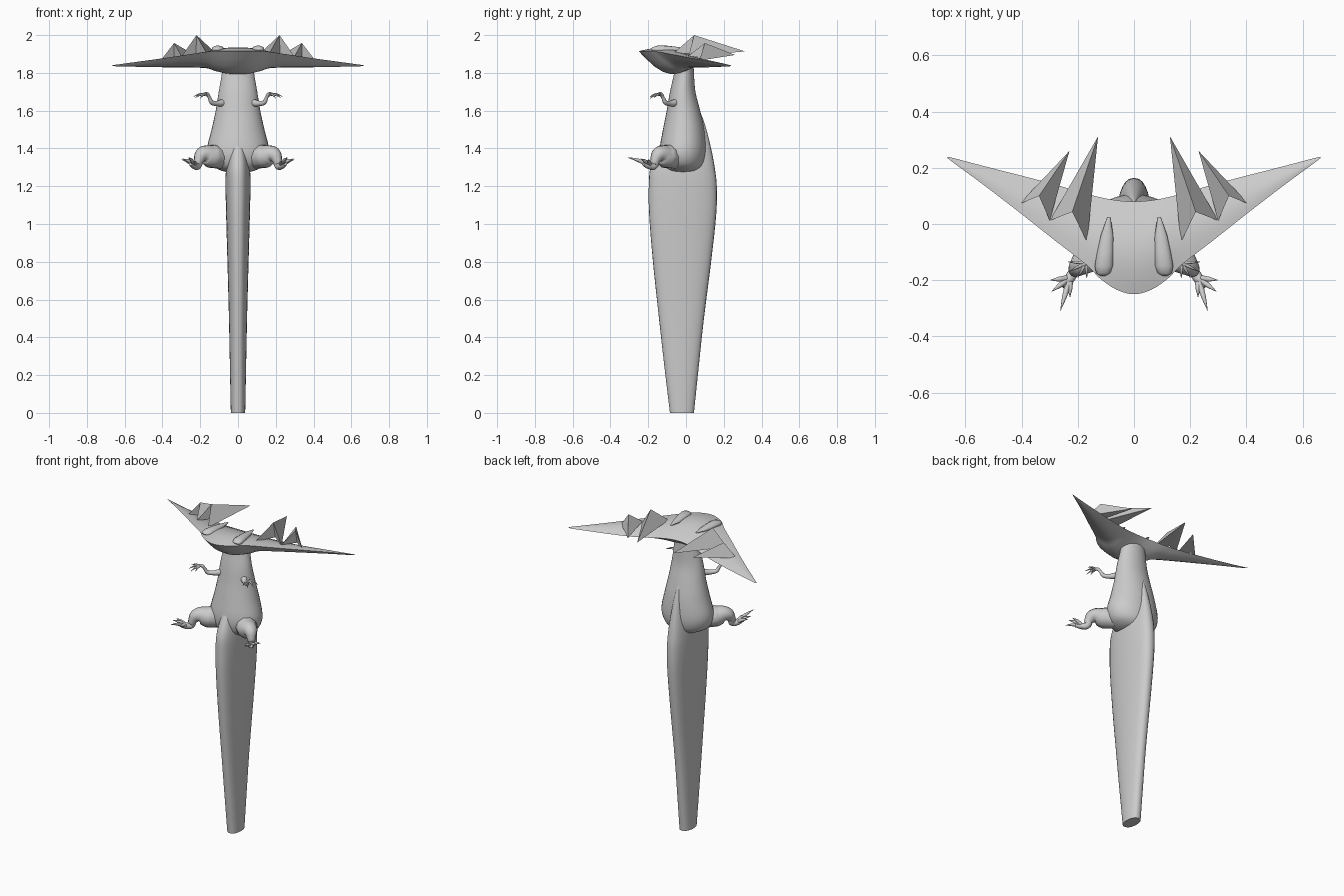
import bpy, bmesh, math
from mathutils import Vector

cube = bpy.data.objects.get("Cube")
if cube:
    bpy.data.objects.remove(cube, do_unlink=True)

grey = bpy.data.materials.new("plain grey")
grey.use_nodes = True
GREY = (0.6, 0.6, 0.6, 1)
grey.diffuse_color = GREY
grey.node_tree.nodes["Principled BSDF"].inputs["Base Color"].default_value = GREY


def smooth(obj, angle):
    bpy.ops.object.select_all(action='DESELECT')
    obj.select_set(True)
    bpy.context.view_layer.objects.active = obj
    bpy.ops.object.shade_smooth_by_angle(angle=math.radians(angle))


def make(name, verts, faces, angle=None):
    bm = bmesh.new()
    vs = [bm.verts.new(v) for v in verts]
    for f in faces:
        bm.faces.new([vs[i] for i in f])
    bmesh.ops.recalc_face_normals(bm, faces=bm.faces)
    mesh = bpy.data.meshes.new(name)
    bm.to_mesh(mesh)
    bm.free()
    mesh.materials.append(grey)
    obj = bpy.data.objects.new(name, mesh)
    bpy.context.collection.objects.link(obj)
    if angle:
        smooth(obj, angle)
    return obj


def loft(name, rings, angle=45):
    n, last = len(rings[0]), len(rings) - 1
    verts = [v for ring in rings for v in ring]
    faces = [(r*n + i, r*n + (i+1) % n, (r+1)*n + (i+1) % n, (r+1)*n + i)
             for r in range(last) for i in range(n)]
    faces += [tuple(range(n)), tuple(range(last*n, last*n + n))]
    return make(name, verts, faces, angle)


def interpolate(keys, steps=4):
    """Smooth in-between rows through the key rows."""
    rows = []
    for i in range(len(keys) - 1):
        a, b, c, d = (keys[max(0, min(len(keys) - 1, i + k))] for k in (-1, 0, 1, 2))
        for s in range(steps):
            t = s / steps
            rows.append([q + t/2*(r-p + t*(2*p-5*q+4*r-w + t*(3*(q-r)+w-p)))
                         for p, q, r, w in zip(a, b, c, d)])
    return rows + [list(keys[-1])]


def upright(name, keys, power=1.0, n=32):
    """Stack of oval rings: height, half width, front y, back y."""
    rings = []
    for z, rx, yf, yb in interpolate(keys):
        ring = []
        for k in range(n):
            a = 2 * math.pi * k / n
            c, s = math.cos(a), math.sin(a)
            ring.append((rx * math.copysign(abs(c)**power, c),
                         (yf+yb)/2 + (yb-yf)/2 * s, z))
        rings.append(ring)
    return loft(name, rings)


def limb(name, points):
    """Tapered tube through (x, y, z, radius) points."""
    curve = bpy.data.curves.new(name, 'CURVE')
    curve.dimensions = '3D'
    curve.bevel_depth = 1
    curve.bevel_resolution = 3
    curve.resolution_u = 6
    curve.use_fill_caps = True
    spline = curve.splines.new('BEZIER')
    spline.bezier_points.add(len(points) - 1)
    for p, (x, y, z, r) in zip(spline.bezier_points, points):
        p.co = (x, y, z)
        p.radius = r
        p.handle_left_type = p.handle_right_type = 'AUTO'
    curve.materials.append(grey)
    obj = bpy.data.objects.new(name, curve)
    bpy.context.collection.objects.link(obj)
    bpy.ops.object.select_all(action='DESELECT')
    obj.select_set(True)
    bpy.context.view_layer.objects.active = obj
    bpy.ops.object.convert(target='MESH')
    smooth(bpy.context.view_layer.objects.active, 50)


# Pear-shaped torso with a tall neck
upright("body", [(1.272, .04, -.06, .03), (1.285, .095, -.10, .068),
                 (1.32, .145, -.13, .095), (1.39, .165, -.14, .106),
                 (1.5, .14, -.122, .097), (1.6, .118, -.102, .075),
                 (1.7, .102, -.085, .05), (1.8, .085, -.063, .042),
                 (1.87, .08, -.06, .04)])

# Flat blade-like tail that runs down to the ground
upright("tail", [(0, .038, -.085, .042), (.25, .043, -.115, .068),
                 (.5, .048, -.143, .095), (.8, .056, -.175, .133),
                 (1.05, .063, -.195, .16), (1.2, .066, -.197, .163),
                 (1.3, .063, -.188, .152), (1.4, .05, -.145, .133),
                 (1.5, .033, -.09, .108), (1.57, .015, -.04, .085),
                 (1.62, .004, 0, .06)], power=.8)

# Wide winged head: x, front y, back y, front z, back z, top bulge, low bulge
half = [(0, -.25, .08, 1.915, 1.87, .04, .098),
        (.06, -.235, .084, 1.915, 1.868, .038, .095),
        (.12, -.195, .095, 1.915, 1.862, .03, .078),
        (.17, -.145, .108, 1.911, 1.855, .022, .055),
        (.28, -.06, .14, 1.895, 1.845, .016, .038),
        (.4, .035, .172, 1.877, 1.84, .012, .026),
        (.53, .135, .205, 1.859, 1.837, .008, .014),
        (.64, .216, .234, 1.844, 1.836, .003, .005),
        (.664, .234, .239, 1.841, 1.838, .001, .001)]
stations = [(-h[0],) + h[1:] for h in half[:0:-1]] + half
rings = []
for x, yf, yb, zf, zb, top, low in interpolate(stations, 3):
    ring = []
    for k in range(16):
        t = k / 8 if k <= 8 else 2 - k / 8
        bulge = math.sin(math.pi * t) * (top if k <= 8 else -low)
        ring.append((x, yf + (yb-yf)*t, zf + (zb-zf)*t + bulge))
    rings.append(ring)
loft("winged_head", rings, 40)

for side, s in (("left", 1), ("right", -1)):
    # Brow ridge, wide in front and fading to the back
    ridge = []
    for y, r, h in ((-.185, .008, .002), (-.175, .025, .012), (-.15, .033, .02),
                    (-.1, .029, .019), (-.04, .022, .012), (.025, .006, .002)):
        cx = .092 - .1 * y
        ridge.append([(s * (cx + r * math.cos(k*math.pi/6)), y,
                       1.925 + h * math.sin(k*math.pi/6)) for k in range(12)])
    loft(side + "_brow_ridge", ridge, 60)

    # Horns: swept pyramids with a folded-in front
    horns = {"inner": [(.167, -.065, 1.905), (.30, .012, 1.885), (.22, .043, 2.0),
                       (.222, .06, 1.9), (.128, .312, 1.914)],
             "outer": [(.30, .012, 1.89), (.41, .07, 1.865), (.338, .1, 1.958),
                       (.338, .115, 1.875), (.23, .26, 1.895)]}
    for which, pts in horns.items():
        make(f"{side}_{which}_horn", [(s*x, y, z) for x, y, z in pts],
             [(0, 2, 3), (2, 1, 3), (0, 4, 2), (1, 2, 4), (0, 3, 4), (3, 1, 4)])

    def part(name, pts):
        limb(f"{side}_{name}", [(s*p[0],) + tuple(p[1:]) for p in pts])

    # Leg with a heavy thigh
    part("leg", [(.09, -.06, 1.35, .06), (.14, -.105, 1.358, .063),
                 (.188, -.143, 1.367, .042), (.208, -.163, 1.335, .026),
                 (.212, -.168, 1.308, .019), (.232, -.198, 1.31, .019),
                 (.25, -.225, 1.32, .012)])
    # Arm bent upward at the elbow
    part("arm", [(.085, -.06, 1.64, .02), (.115, -.088, 1.638, .014),
                 (.14, -.11, 1.645, .012), (.152, -.122, 1.67, .009),
                 (.164, -.133, 1.688, .01), (.18, -.145, 1.687, .009)])
    # Toes and fingers: tapering spikes spread from the foot and the hand
    digits = {"toe": ((.228, -.192, 1.308, .012),
                      [(.298, -.2, 1.34), (.293, -.24, 1.345),
                       (.262, -.308, 1.352), (.228, -.26, 1.33)]),
              "finger": ((.17, -.138, 1.688, .007),
                         [(.235, -.135, 1.675), (.228, -.168, 1.668),
                          (.2, -.19, 1.665), (.168, -.192, 1.672)])}
    for kind, (root, tips) in digits.items():
        for i, tip in enumerate(tips, 1):
            a, b = Vector(root[:3]), Vector(tip)
            mid = a.lerp(b, .55) + Vector((0, 0, .006))
            part(f"{kind}_{i}", [root, (*mid, root[3] * .75), (*b, .001)])
